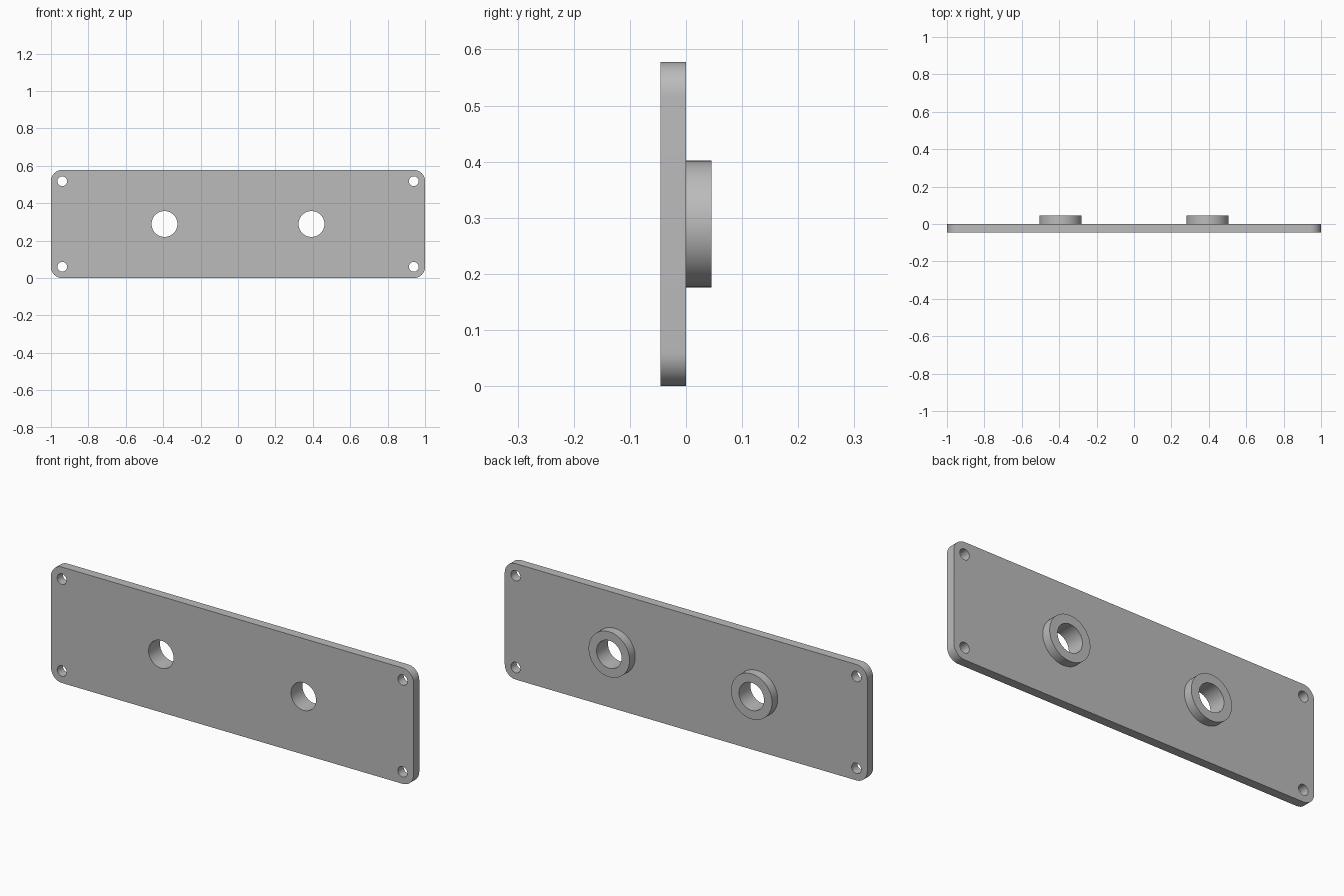
import bpy
import bmesh
from math import pi
from mathutils import Matrix, Vector

if "Cube" in bpy.data.objects:
    bpy.data.objects.remove(bpy.data.objects["Cube"])

HEIGHT, THICK = 0.578, 0.045
MID = HEIGHT / 2
BORE_X, BORE_R, BOSS_R = 0.393, 0.069, 0.113
CORNER_R, SCREW_R = 0.06, 0.026

grey = bpy.data.materials.new("plain grey")
grey.use_nodes = True
colour = (0.5, 0.5, 0.5, 1)
grey.diffuse_color = colour
grey.node_tree.nodes["Principled BSDF"].inputs["Base Color"].default_value = colour


def finish(name, bm):
    mesh = bpy.data.meshes.new(name)
    bm.to_mesh(mesh)
    bm.free()
    mesh.materials.append(grey)
    obj = bpy.data.objects.new(name, mesh)
    bpy.context.collection.objects.link(obj)
    return obj


def add_cylinder(bm, x, z, radius, y0, y1):
    place = Matrix.Translation((x, (y0 + y1) / 2, z)) @ Matrix.Rotation(pi / 2, 4, "X")
    bmesh.ops.create_cone(bm, cap_ends=True, segments=64, radius1=radius,
                          radius2=radius, depth=y1 - y0, matrix=place)


# Rounded rectangular plate
bm = bmesh.new()
bmesh.ops.create_cube(bm, size=1, matrix=Matrix.Translation((0, -THICK / 2, MID))
                      @ Matrix.Diagonal((2, THICK, HEIGHT, 1)))
corners = [e for e in bm.edges
           if abs((e.verts[0].co - e.verts[1].co).normalized().dot(Vector((0, 1, 0)))) > 0.9]
bmesh.ops.bevel(bm, geom=corners, offset=CORNER_R, segments=12, profile=0.5, affect="EDGES")
parts = [finish("mounting_plate", bm)]

# Raised collars on the back
for side, name in ((-1, "right_collar"), (1, "left_collar")):
    bm = bmesh.new()
    add_cylinder(bm, side * BORE_X, MID, BOSS_R, 0, THICK)
    parts.append(finish(name, bm))

# Bores and corner screw holes
bm = bmesh.new()
for side in (-1, 1):
    add_cylinder(bm, side * BORE_X, MID, BORE_R, -0.1, 0.1)
    for z in (CORNER_R, HEIGHT - CORNER_R):
        add_cylinder(bm, side * (1 - CORNER_R), z, SCREW_R, -0.1, 0.1)
cutter = finish("hole_cutter", bm)
cutter.hide_render = True

# Cut the holes, then smooth only the curved walls
for obj in parts:
    cut = obj.modifiers.new("holes", "BOOLEAN")
    cut.operation = "DIFFERENCE"
    cut.solver = "EXACT"
    cut.object = cutter
    bpy.ops.object.select_all(action="DESELECT")
    obj.select_set(True)
    bpy.context.view_layer.objects.active = obj
    bpy.ops.object.modifier_apply(modifier=cut.name)
    bpy.ops.object.shade_smooth_by_angle(angle=pi / 6)

bpy.data.objects.remove(cutter)
